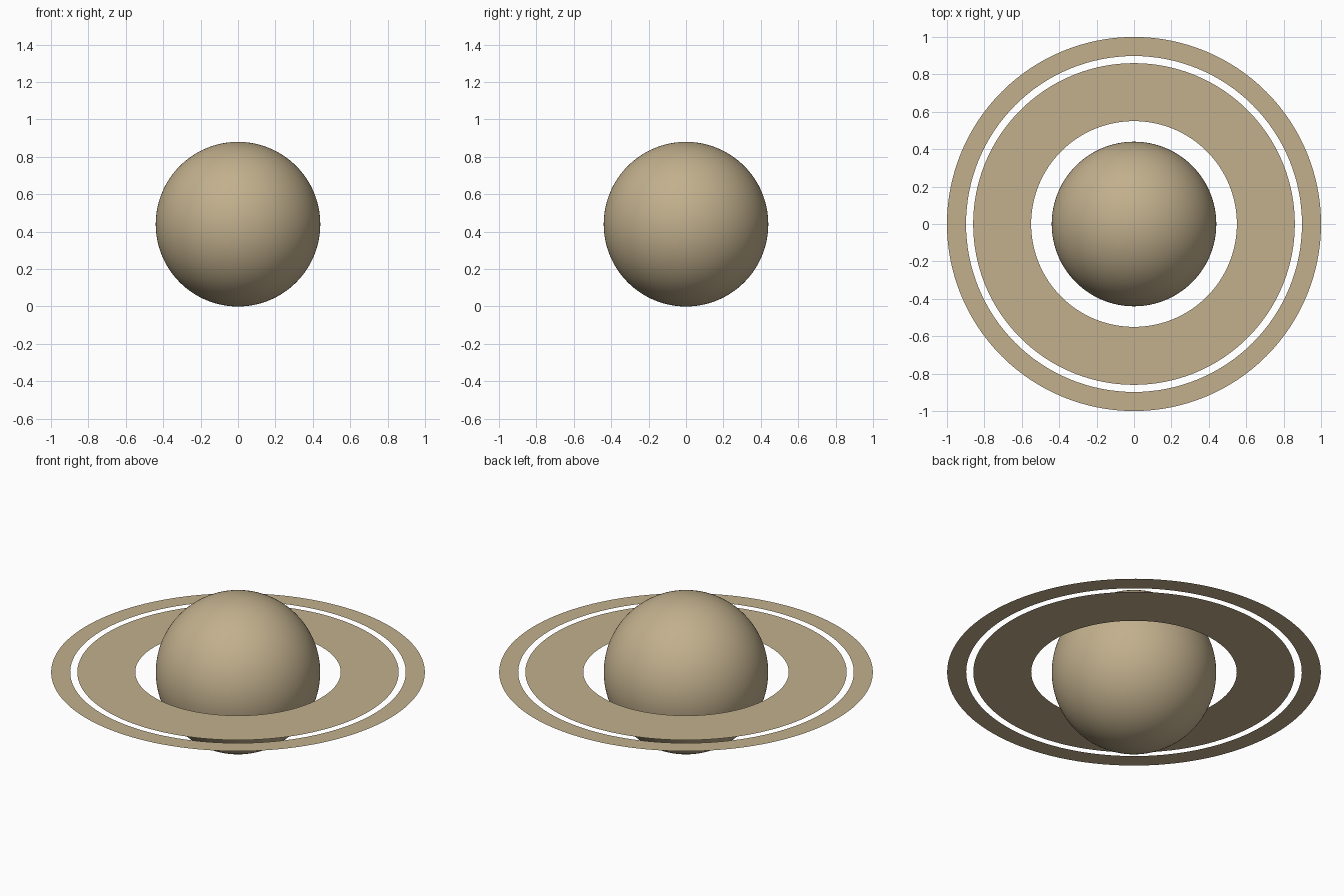
import bpy
import bmesh
from math import cos, sin, tau

cube = bpy.data.objects.get("Cube")
if cube:
    bpy.data.objects.remove(cube, do_unlink=True)

RADIUS = 0.44      # globe radius, also the height of the ring plane
SEGMENTS = 128

# One sandy colour for everything
sand = bpy.data.materials.new("pale sand")
sand.use_nodes = True
colour = (0.54, 0.435, 0.268, 1)
sand.diffuse_color = colour
bsdf = sand.node_tree.nodes["Principled BSDF"]
bsdf.inputs["Base Color"].default_value = colour
bsdf.inputs["Roughness"].default_value = 0.8


def add_object(name, bm):
    mesh = bpy.data.meshes.new(name)
    bm.to_mesh(mesh)
    bm.free()
    mesh.materials.append(sand)
    obj = bpy.data.objects.new(name, mesh)
    obj.location.z = RADIUS
    bpy.context.collection.objects.link(obj)
    return obj


def add_ring(name, inner, outer):
    """Flat sheet between two circles, facing up."""
    bm = bmesh.new()
    loops = [[bm.verts.new((r * cos(tau * i / SEGMENTS), r * sin(tau * i / SEGMENTS), 0))
              for i in range(SEGMENTS)] for r in (inner, outer)]
    a, b = loops
    for i in range(SEGMENTS):
        j = (i + 1) % SEGMENTS
        bm.faces.new((a[i], b[i], b[j], a[j]))
    return add_object(name, bm)


# Globe
bm = bmesh.new()
bmesh.ops.create_uvsphere(bm, u_segments=SEGMENTS, v_segments=SEGMENTS // 2, radius=RADIUS)
for face in bm.faces:
    face.smooth = True
add_object("globe", bm)

# Broad inner ring and narrow outer ring, with a gap between
add_ring("inner_ring", 0.55, 0.86)
add_ring("outer_ring", 0.898, 1.0)
